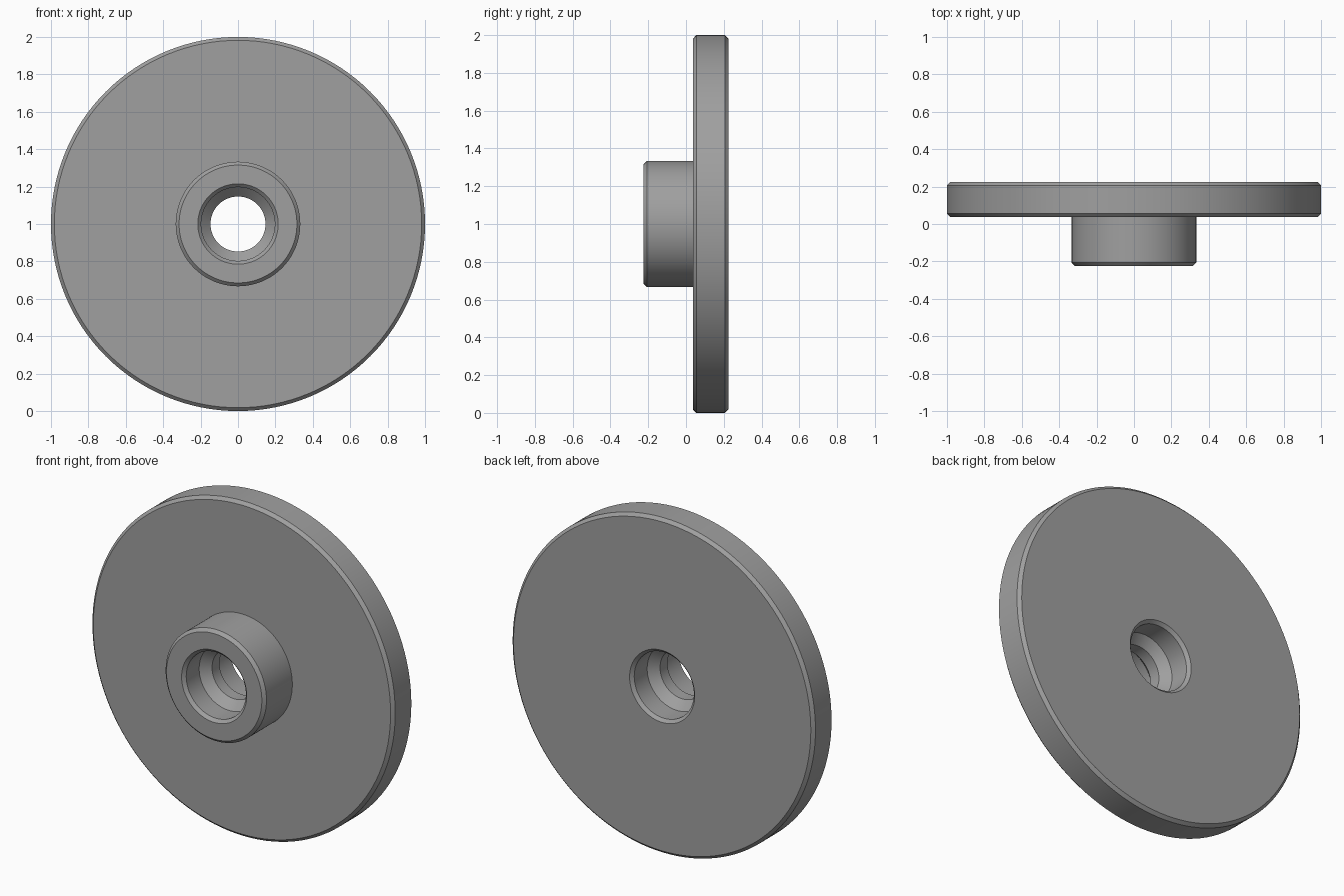
import bpy
import bmesh
import math

if "Cube" in bpy.data.objects:
    bpy.data.objects.remove(bpy.data.objects["Cube"])

SEGMENTS = 128

steel = bpy.data.materials.new("mid grey")
steel.diffuse_color = (0.35, 0.35, 0.35, 1)
steel.use_nodes = True
steel.node_tree.nodes["Principled BSDF"].inputs["Base Color"].default_value = steel.diffuse_color


def lathe(name, profile, material):
    """Revolve a closed (radius, y) profile around the horizontal axis at z = 1."""
    bm = bmesh.new()
    rings = []
    for i in range(SEGMENTS):
        a = 2 * math.pi * i / SEGMENTS
        rings.append([bm.verts.new((r * math.cos(a), y, 1 + r * math.sin(a)))
                      for r, y in profile])
    n = len(profile)
    for i in range(SEGMENTS):
        here, there = rings[i], rings[(i + 1) % SEGMENTS]
        for j in range(n):
            k = (j + 1) % n
            bm.faces.new((here[j], here[k], there[k], there[j]))
    bmesh.ops.recalc_face_normals(bm, faces=bm.faces)
    mesh = bpy.data.meshes.new(name)
    bm.to_mesh(mesh)
    bm.free()
    mesh.materials.append(material)
    obj = bpy.data.objects.new(name, mesh)
    bpy.context.collection.objects.link(obj)
    bpy.context.view_layer.objects.active = obj
    obj.select_set(True)
    bpy.ops.object.shade_smooth_by_angle(angle=math.radians(30))
    obj.select_set(False)
    return obj


C = 0.018                       # edge chamfer
FRONT, STEP, BACK = -0.225, 0.037, 0.225
HUB, RIM = 0.333, 1.0
POCKET, BORE = 0.197, 0.147     # end pockets taper down to the through bore

# Outside: chamfered hub stepping up to the chamfered disc
outside = [(POCKET + C, FRONT), (HUB - C, FRONT), (HUB, FRONT + C), (HUB, STEP),
           (RIM - C, STEP), (RIM, STEP + C), (RIM, BACK - C), (RIM - C, BACK)]

# Inside: matching pocket at each end, joined by the narrow bore
half = [(POCKET + C, BACK), (POCKET, BACK - C), (POCKET, 0.085), (BORE, 0.035)]
inside = half + [(r, -y) for r, y in reversed(half[1:])]

lathe("flanged_wheel", outside + inside, steel)
